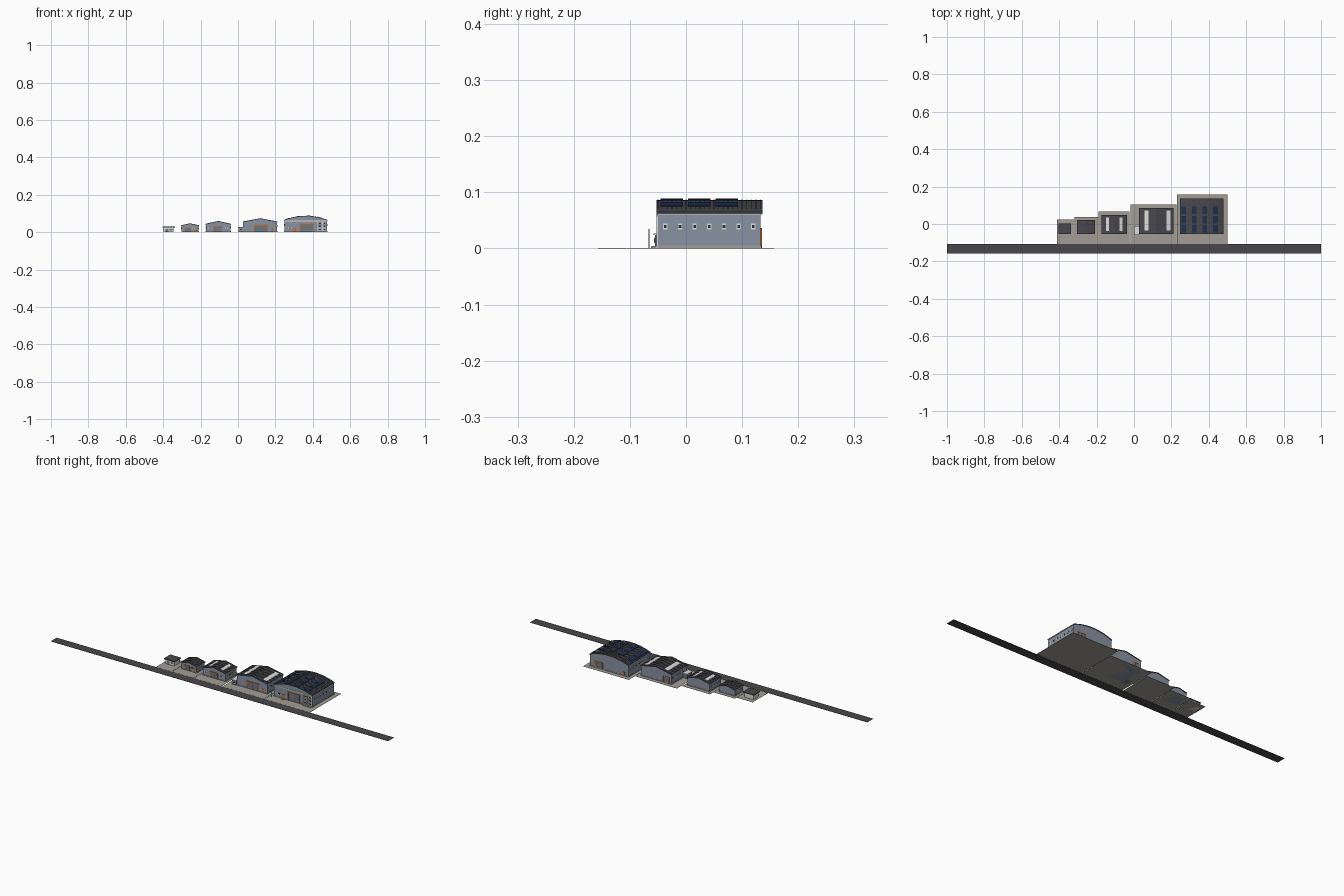
import bpy, bmesh, math

if "Cube" in bpy.data.objects:
    bpy.data.objects.remove(bpy.data.objects["Cube"])

def mat(name, r, g, b):
    m = bpy.data.materials.new(name)
    m.diffuse_color = (r, g, b, 1)
    m.use_nodes = True
    m.node_tree.nodes["Principled BSDF"].inputs["Base Color"].default_value = m.diffuse_color
    return m

WALL = mat("blue grey cladding", 0.25, 0.29, 0.36)
ROOF = mat("dark roof sheet", 0.065, 0.065, 0.075)
ROAD = mat("asphalt", 0.065, 0.063, 0.068)
PAD = mat("concrete", 0.36, 0.34, 0.30)
TRIM = mat("white trim", 0.72, 0.72, 0.70)
ORANGE = mat("orange paint", 0.55, 0.16, 0.03)
GLASS = mat("dark glass", 0.02, 0.03, 0.045)
SOLAR = mat("solar blue", 0.012, 0.03, 0.075)
DOOR = mat("door grey", 0.16, 0.18, 0.21)

def finish(bm, name, m):
    bmesh.ops.recalc_face_normals(bm, faces=bm.faces)
    me = bpy.data.meshes.new(name)
    bm.to_mesh(me)
    bm.free()
    me.materials.append(m)
    ob = bpy.data.objects.new(name, me)
    bpy.context.collection.objects.link(ob)
    return ob

def boxes(name, m, spans):
    """One object from boxes given as (x0, x1, y0, y1, z0, z1)."""
    bm = bmesh.new()
    for x0, x1, y0, y1, z0, z1 in spans:
        vs = bmesh.ops.create_cube(bm, size=1)["verts"]
        for v in vs:
            v.co = ((x0 + x1) / 2 + v.co.x * (x1 - x0),
                    (y0 + y1) / 2 + v.co.y * (y1 - y0),
                    (z0 + z1) / 2 + v.co.z * (z1 - z0))
    return finish(bm, name, m)

def prisms(name, m, outlines):
    """Extrude (x, z) outlines along y; each item is (outline, y0, y1)."""
    bm = bmesh.new()
    for pts, y0, y1 in outlines:
        f = bm.faces.new([bm.verts.new((x, y0, z)) for x, z in pts])
        new = bmesh.ops.extrude_face_region(bm, geom=[f])["geom"]
        for v in new:
            if isinstance(v, bmesh.types.BMVert):
                v.co.y = y1
    return finish(bm, name, m)

def band(line, low, high):
    """Closed strip between two vertical offsets of a roof line."""
    return [(x, z + low) for x, z in line] + [(x, z + high) for x, z in reversed(line)]

def roof_line(x0, x1, eave, ridge, n):
    """n segments: 2 is a gable, more is a barrel vault."""
    out = []
    for i in range(n + 1):
        t = 2 * i / n - 1
        out.append(((x0 + x1) / 2 + t * (x1 - x0) / 2, ridge - (ridge - eave) * t * t))
    return out

def height(line, x):
    for (xa, za), (xb, zb) in zip(line, line[1:]):
        if xa <= x <= xb:
            return za + (zb - za) * (x - xa) / (xb - xa)
    return line[-1][1]

def roof_strip(line, x0, x1, low, high):
    """Raised patch following the roof between x0 and x1."""
    return band([(x, height(line, x)) for x in (x0, (x0 + x1) / 2, x1)], low, high)

def windows(name, places, w, h):
    """Framed windows; places are (wall axis, x, y, z), outward sign first."""
    frames, panes = [], []
    for axis, x, y, z in places:
        for store, k, t in ((frames, 1.0, 0.0012), (panes, 0.62, 0.0018)):
            a, b = w * k / 2, h * k / 2
            if axis == "x":
                store.append((x - t, x + t, y - a, y + a, z - b, z + b))
            else:
                store.append((x - a, x + a, y - t, y + t, z - b, z + b))
    boxes(name + "_window_frames", TRIM, frames)
    boxes(name + "_window_panes", GLASS, panes)

def big_door(name, x0, x1, y, h):
    t = 0.004
    boxes(name + "_frame", ORANGE, [(x0, x0 + t, y - .002, y + .002, 0, h),
                                    (x1 - t, x1, y - .002, y + .002, 0, h),
                                    (x0, x1, y - .003, y + .002, h - t, h)])
    boxes(name + "_leaf", DOOR, [(x0 + t, x1 - t, y - .001, y + .001, 0, h - t)])
    boxes(name + "_ribs", WALL, [(x0 + t, x1 - t, y - .0015, y + .0015, h * k / 5, h * k / 5 + .001)
                                 for k in (1, 2, 3)])

YF = -0.05   # shared front wall line

# road and yard slabs
boxes("road", ROAD, [(-1, 1, -0.157, -0.107, 0, 0.001)])
for i, (x0, x1, yb) in enumerate([(-.412, -.319, .024), (-.317, -.191, .038), (-.189, -.025, .067),
                                  (-.019, .227, .105), (.229, .5, .157)]):
    boxes(f"yard_slab_{i + 1}", PAD, [(x0, x1, -0.106, yb, 0, 0.0008)])

def hall(name, x0, x1, yb, eave, ridge, n, door, wins):
    line = roof_line(x0 - .002, x1 + .002, eave, ridge, n)
    inner = roof_line(x0, x1, eave, ridge - .001, n)
    prisms(name + "_walls", WALL, [([(x0, 0)] + inner + [(x1, 0)], YF, yb)])
    prisms(name + "_roof", ROOF, [(band(line, -.0015, .0015), YF - .003, yb + .003)])
    # standing seams across the roof
    count = int((yb - YF) / 0.008)
    step = (yb - YF) / count
    prisms(name + "_roof_seams", ROOF,
           [(band(line, .001, .0024), YF + i * step - .0006, YF + i * step + .0006)
            for i in range(count + 1)])
    # plinth and eaves gutters
    p = .0012
    boxes(name + "_plinth", PAD, [(x0 - p, x0 + p, YF - p, yb + p, 0, .005),
                                  (x1 - p, x1 + p, YF - p, yb + p, 0, .005),
                                  (x0, x1, yb - p, yb + p, 0, .005),
                                  (x0, door[0], YF - p, YF + p, 0, .005),
                                  (door[1], x1, YF - p, YF + p, 0, .005)])
    boxes(name + "_gutters", TRIM, [(x - .002, x + .002, YF - .002, yb + .002, eave - .003, eave - .001)
                                    for x in (x0, x1)])
    big_door(name + "_front_door", door[0], door[1], YF, door[2])
    # side windows on both long walls
    zs = eave * .62
    places = []
    for i in range(wins):
        y = YF + (yb - YF) * (i + .5) / wins
        places += [("x", x0, y, zs), ("x", x1, y, zs)]
    windows(name + "_side", places, .0075, .010)
    return line

# small flat-roofed shed
boxes("shed_walls", TRIM, [(-.398, -.344, -.047, -.002, 0, .025)])
boxes("shed_roof", ROOF, [(-.403, -.338, -.053, .002, .025, .029)])
boxes("shed_openings", DOOR, [(-.388, -.372, -.048, -.046, 0, .018), (-.365, -.349, -.048, -.046, .009, .018)])

# two small gabled halls and a medium one
hall("small_hall", -.302, -.210, .018, .034, .045, 2, (-.285, -.250, .026), 3)
boxes("small_hall_side_door", ORANGE, [(-.228, -.216, YF - .0015, YF + .001, 0, .022)])
windows("small_hall_front", [("y", -.238, YF, .022)], .010, .010)

r3 = hall("workshop", -.172, -.039, .045, .042, .057, 2, (-.133, -.085, .033), 4)
windows("workshop_front", [("y", -.155, YF, .022), ("y", -.062, YF, .022)], .013, .011)
prisms("workshop_skylights", TRIM, [(roof_strip(r3, x, x + .016, .001, .0028), -.038, .034)
                                    for x in (-.150, -.077)])

r4 = hall("warehouse", .028, .209, .083, .054, .072, 2, (.085, .160, .040), 6)
prisms("warehouse_skylights", TRIM, [(roof_strip(r4, x, x + .022, .001, .0028), -.034, .073)
                                     for x in (.056, .177 - .004)])
boxes("warehouse_side_door", ORANGE, [(.178, .190, YF - .0015, YF + .001, 0, .022)])
big_door("warehouse_back_door", .04, .08, .083, .036)

# office lean-to beside the warehouse
boxes("office_walls", DOOR, [(.003, .028, -.055, -.014, 0, .024)])
boxes("office_roof", TRIM, [(.000, .028, -.058, -.011, .024, .027)])
windows("office_front", [("y", .016, -.055, .014)], .016, .011)

# large vaulted hall
r5 = hall("large_hall", .248, .476, .133, .063, .085, 16, (.330, .402, .046), 7)
bx = [.252, .307, .364, .421]
panels = [(roof_strip(r5, x + .002, x + .027, .0015, .0038), y, y + .04)
          for x in bx for y in (-.045, .004, .053)]
prisms("solar_panels", SOLAR, panels)
boxes("front_fascia", TRIM, [(.250, .474, YF - .0015, YF + .001, .057, .061)])
windows("front_office", [("y", x, YF, z) for x in (.437, .462) for z in (.014, .031, .048)]
        + [("y", .278, YF, .022)], .018, .011)
boxes("front_office_posts", TRIM, [(x - .001, x + .001, YF - .003, YF + .001, 0, .057)
                                   for x in (.424, .4495, .474)])
boxes("large_hall_porch", ORANGE, [(.298, .312, YF - .0015, YF + .001, 0, .024)])
big_door("large_hall_back_door", .40, .45, .133, .036)
boxes("large_hall_back_exit", ORANGE, [(.27, .282, .132, .1345, 0, .022)])
boxes("door_steps", PAD, [(.296, .314, -.062, YF, 0, .003), (.424, .474, -.060, YF, 0, .004)])
boxes("yard_lamp_post", DOOR, [(.242, .2435, -.0665, -.065, 0, .035)])
